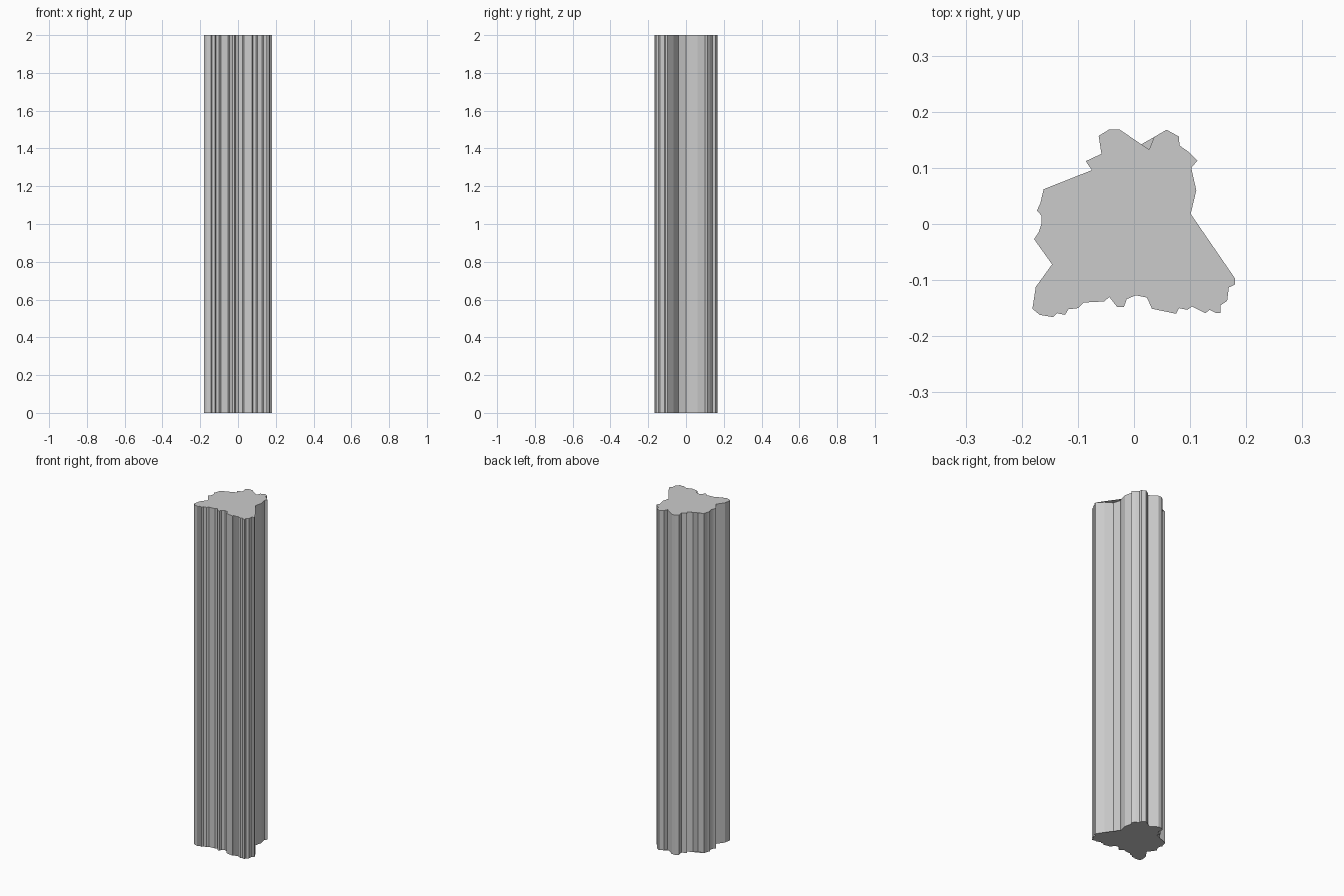
import bpy

HEIGHT = 2.0

# Plan outline of the rough column, clockwise seen from above, in runs by side
back = [(-.063, .157), (-.045, .168), (-.025, .168), (.013, .142), (.027, .133),
        (.036, .155), (.058, .168), (.080, .156), (.081, .140), (.098, .128),
        (.113, .113)]
right = [(.102, .100), (.111, .060), (.101, .018)]
right_recess = [(.093, 0), (.106, -.040), (.146, -.065)]
corner = [(.180, -.097), (.180, -.108), (.169, -.113), (.166, -.137), (.154, -.145),
          (.154, -.159), (.147, -.159), (.135, -.153), (.127, -.159)]
front = [(.103, -.147), (.095, -.153), (.080, -.150), (.075, -.160), (.032, -.151),
         (.023, -.131), (.003, -.127), (-.013, -.134), (-.018, -.148), (-.030, -.148),
         (-.044, -.130), (-.053, -.138), (-.090, -.140), (-.100, -.150),
         (-.117, -.152), (-.123, -.162), (-.137, -.159), (-.144, -.166)]
left = [(-.168, -.162), (-.181, -.151), (-.175, -.112), (-.146, -.072),
        (-.178, -.027), (-.170, -.015), (-.165, 0), (-.165, .015), (-.173, .024),
        (-.167, .037), (-.161, .062)]
left_recess = [(-.120, .062), (-.105, .085)]
shoulder = [(-.075, .096), (-.086, .112), (-.058, .125)]

outline = back + right + right_recess + corner + front + left + left_recess + shoulder
outline.reverse()  # counter-clockwise


def make_mesh(name, verts, faces):
    mesh = bpy.data.meshes.new(name)
    mesh.from_pydata(verts, [], faces)
    mesh.update()
    obj = bpy.data.objects.new(name, mesh)
    bpy.context.collection.objects.link(obj)
    return obj


# Fluted column: walls follow the full outline; caps bridge straight over recesses
n = len(outline)
verts = [(x, y, z) for z in (0, HEIGHT) for x, y in outline]
faces = [(i, (i + 1) % n, n + (i + 1) % n, n + i) for i in range(n)]
bridged = set(right_recess + left_recess)
notch = {(.027, .133)}  # bridged on the underside only
top = [n + i for i, p in enumerate(outline) if p not in bridged]
bottom = [i for i, p in enumerate(outline) if p not in bridged | notch]
faces += [top, bottom[::-1]]
make_mesh("rough_column", verts, faces)
